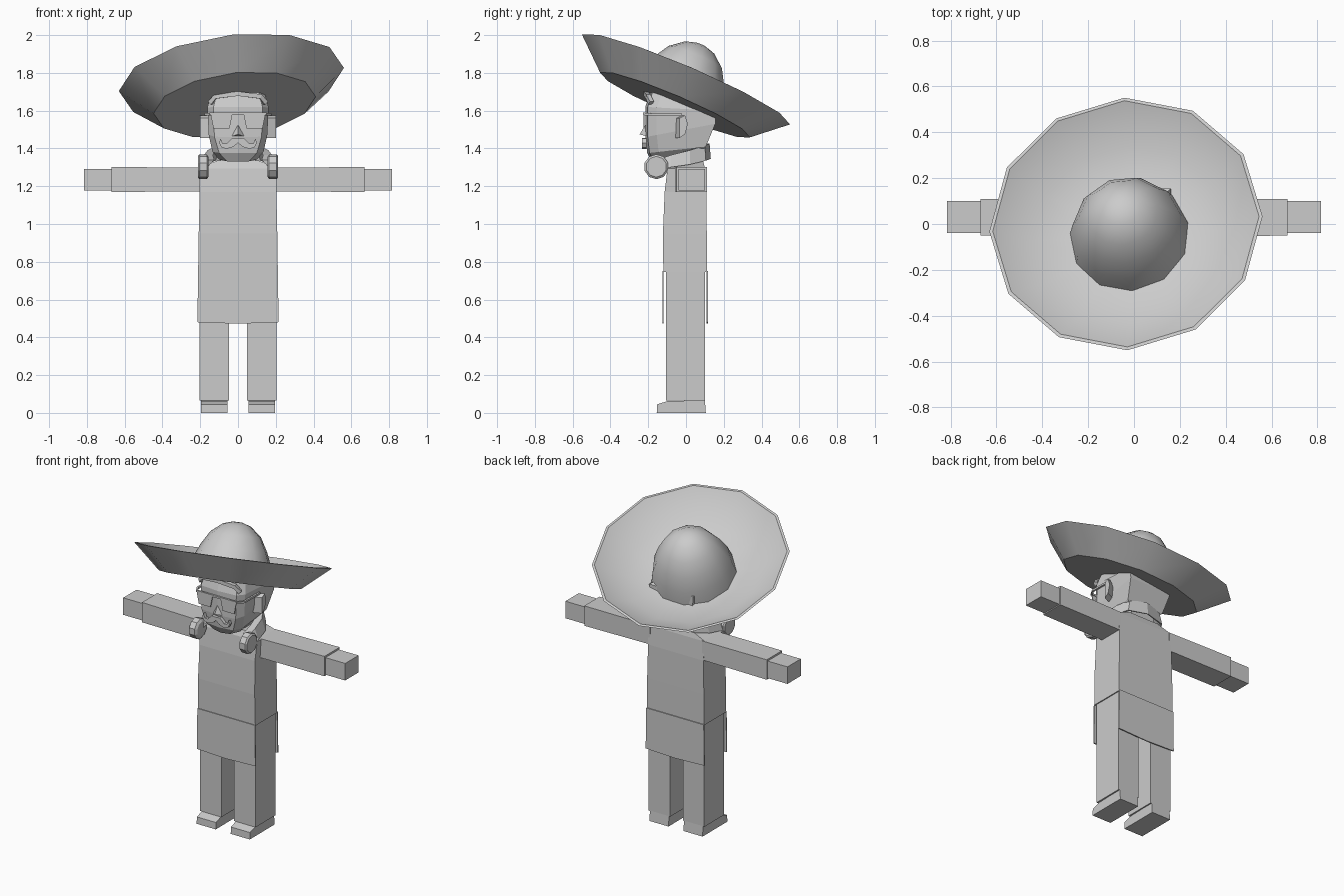
import bpy, bmesh, math
from mathutils import Vector, Matrix

if "Cube" in bpy.data.objects:
    bpy.data.objects.remove(bpy.data.objects["Cube"])

grey = bpy.data.materials.new("plain grey")
grey.diffuse_color = (0.6, 0.6, 0.6, 1)
grey.use_nodes = True
grey.node_tree.nodes["Principled BSDF"].inputs["Base Color"].default_value = grey.diffuse_color


def finish(name, bm, smooth=None):
    bmesh.ops.recalc_face_normals(bm, faces=bm.faces)
    me = bpy.data.meshes.new(name)
    bm.to_mesh(me)
    bm.free()
    me.materials.append(grey)
    ob = bpy.data.objects.new(name, me)
    bpy.context.collection.objects.link(ob)
    if smooth:
        bpy.ops.object.select_all(action='DESELECT')
        ob.select_set(True)
        bpy.context.view_layer.objects.active = ob
        bpy.ops.object.shade_smooth_by_angle(angle=math.radians(smooth))
    return ob


def loft(name, rings, smooth=None, cap=True, loop=False):
    """Skin a list of closed rings with the same point count."""
    bm = bmesh.new()
    vs = [[bm.verts.new(p) for p in r] for r in rings]
    n = len(rings[0])
    pairs = list(zip(vs, vs[1:])) + ([(vs[-1], vs[0])] if loop else [])
    for a, b in pairs:
        for i in range(n):
            j = (i + 1) % n
            bm.faces.new((a[i], a[j], b[j], b[i]))
    if cap and not loop:
        bm.faces.new(vs[0])
        bm.faces.new(vs[-1])
    return finish(name, bm, smooth)


def rect_z(x0, x1, y0, y1, z):
    return [(x0, y0, z), (x1, y0, z), (x1, y1, z), (x0, y1, z)]


def rect_x(x, y0, y1, z0, z1):
    return [(x, y0, z0), (x, y1, z0), (x, y1, z1), (x, y0, z1)]


def plate(name, pts, y, t):
    """Flat outline in x, z given a small depth along y."""
    return loft(name, [[(x, y, z) for x, z in pts], [(x, y + t, z) for x, z in pts]])


def rod(name, pts, r):
    rings = []
    for i, p in enumerate(pts):
        d = Vector(pts[min(i + 1, len(pts) - 1)]) - Vector(pts[max(i - 1, 0)])
        q = d.to_track_quat('Z', 'Y')
        rings.append([Vector(p) + q @ Vector((r * sx, r * sy, 0))
                      for sx, sy in ((-1, -1), (1, -1), (1, 1), (-1, 1))])
    return loft(name, rings)


# Hat: lathe profiles on a tilted axis
axis = Vector((-0.127, 0.43, 1)).normalized()
turn = Vector((0, 0, 1)).rotation_difference(axis).to_matrix().to_4x4()


def lathe(name, profile, n, start, centre, smooth):
    m = Matrix.Translation(centre) @ turn
    rings = [[m @ Vector((r * math.cos(start + i * math.tau / n),
                          r * math.sin(start + i * math.tau / n), h)) for i in range(n)]
             for r, h in profile]
    return loft(name, rings, smooth)


base = (-0.018, -0.058, 1.63)
lathe("hat_brim", [(0.13, 0.0), (0.432, 0.0), (0.6, 0.148), (0.585, 0.15),
                   (0.42, 0.03), (0.2, 0.01)], 12, math.radians(2), base, 40)
lathe("hat_crown", [(0.265, 0.0), (0.243, 0.1), (0.205, 0.19), (0.155, 0.275),
                    (0.085, 0.332), (0.03, 0.349)], 11, math.radians(45), base, 60)


# Head: chamfered front corners, jaw tapering to the chin
def head_ring(w, f, yf, yb, zf, zb):
    ys = ((0, yf), (f, yf + 0.012), (w, yf + 0.06), (w, yb), (-w, yb),
          (-w, yf + 0.06), (-f, yf + 0.012))
    return [(x, y, zf + (zb - zf) * (y - yf) / (yb - yf)) for x, y in ys]


loft("head", [head_ring(0.10, 0.06, -0.18, 0.08, 1.33, 1.38),
              head_ring(0.135, 0.10, -0.205, 0.105, 1.375, 1.41),
              head_ring(0.155, 0.125, -0.215, 0.155, 1.46, 1.53),
              head_ring(0.162, 0.13, -0.215, 0.155, 1.62, 1.60),
              head_ring(0.145, 0.11, -0.19, 0.14, 1.70, 1.61)])
loft("neck", [rect_z(-0.085, 0.085, -0.08, 0.08, z) for z in (1.27, 1.42)])
# Fringe of hair under the brim
rod("hair_fringe", [(-0.145, -0.185, 1.64), (-0.12, -0.2, 1.675), (0, -0.212, 1.69),
                    (0.12, -0.2, 1.675), (0.145, -0.185, 1.64)], 0.012)

# Nose
bm = bmesh.new()
v = [bm.verts.new(p) for p in ((0, -0.212, 1.53), (-0.032, -0.213, 1.465),
                               (0.032, -0.213, 1.465), (0, -0.245, 1.475))]
for a, b, c in ((0, 1, 3), (0, 3, 2), (1, 2, 3), (0, 2, 1)):
    bm.faces.new((v[a], v[b], v[c]))
finish("nose", bm)

# Torso: tunic closed to the hip, with open panels below
loft("tunic", [rect_z(-w, w, a, b, z) for w, a, b, z in (
    (0.211, -0.12, 0.11, 0.745), (0.208, -0.122, 0.11, 0.95), (0.203, -0.113, 0.108, 1.17),
    (0.21, -0.098, 0.1, 1.295), (0.11, -0.08, 0.09, 1.335))])
for name, y in (("front_panel", -0.125), ("back_panel", 0.109)):
    plate(name, [(-0.215, 0.48), (0, 0.472), (0.215, 0.48), (0.211, 0.75), (-0.211, 0.75)], y, 0.007)

# Collar: flat band rising round the back of the neck
path = [(0.18, -0.15, 1.28, 1.34), (0.19, -0.08, 1.30, 1.365), (0.17, 0.02, 1.315, 1.39),
        (0.12, 0.1, 1.335, 1.415), (0, 0.125, 1.345, 1.425)]
path += [(-x, y, a, b) for x, y, a, b in path[-2::-1]]
loft("collar", [[(x, y, a), (x * 1.1, y * 1.05, a), (x * 0.95, y, b), (x * 0.7, y * 0.85, b)]
                for x, y, a, b in path])

# Paired parts
for side, s in (("left", 1), ("right", -1)):
    loft(side + "_leg", [rect_z(s * 0.047, s * 0.204, -0.107, 0.1, z) for z in (0.065, 0.76)])
    loft(side + "_shoe", [[(x, -0.155, 0), (x, 0.105, 0), (x, 0.1, 0.067),
                           (x, -0.1, 0.062), (x, -0.153, 0.045)] for x in (s * 0.055, s * 0.195)])
    loft(side + "_sleeve", [rect_x(s * x, a, b, c, d) for x, a, b, c, d in (
        (0.19, -0.058, 0.105, 1.172, 1.298), (0.67, -0.05, 0.11, 1.17, 1.302))])
    loft(side + "_hand", [rect_x(s * x, -0.04, 0.1, 1.177, 1.29) for x in (0.6, 0.815)])
    # Round collar end, axis across the body
    loft(side + "_collar_end", [[(s * x, -0.157 + r * math.cos((i + 0.5) * math.tau / 10),
                                  1.303 + r * math.sin((i + 0.5) * math.tau / 10)) for i in range(10)]
                                for x, r in ((0.155, 0.05), (0.165, 0.066), (0.205, 0.066), (0.213, 0.055))])
    # Ear
    loft(side + "_ear", [[(s * x, y, z) for y, z in ((-0.045 + o, 1.56), (-0.015 + o, 1.575), (0.0 + o, 1.53),
                          (-0.015 + o, 1.475), (-0.045 + o, 1.455))]
                         for x, o in ((0.15, -0.01), (0.2, 0.01))])
    # Glasses
    plate(side + "_lens", [(s * x, z) for x, z in ((0.03, 1.578), (0.145, 1.582),
                           (0.13, 1.505), (0.045, 1.505))], -0.226, 0.006)
    rod(side + "_glasses_arm", [(s * 0.145, -0.222, 1.582), (s * 0.172, -0.18, 1.58),
                                (s * 0.172, -0.02, 1.578)], 0.006)
    # Moustache half
    plate(side + "_moustache", [(s * x, z) for x, z in (
        (0, 1.452), (0.03, 1.455), (0.06, 1.425), (0.08, 1.425), (0.092, 1.452), (0.1, 1.43),
        (0.088, 1.406), (0.06, 1.398), (0.025, 1.408), (0, 1.43))], -0.232, 0.022)
rod("glasses_bridge", [(-0.15, -0.222, 1.584), (0.15, -0.222, 1.584)], 0.006)
